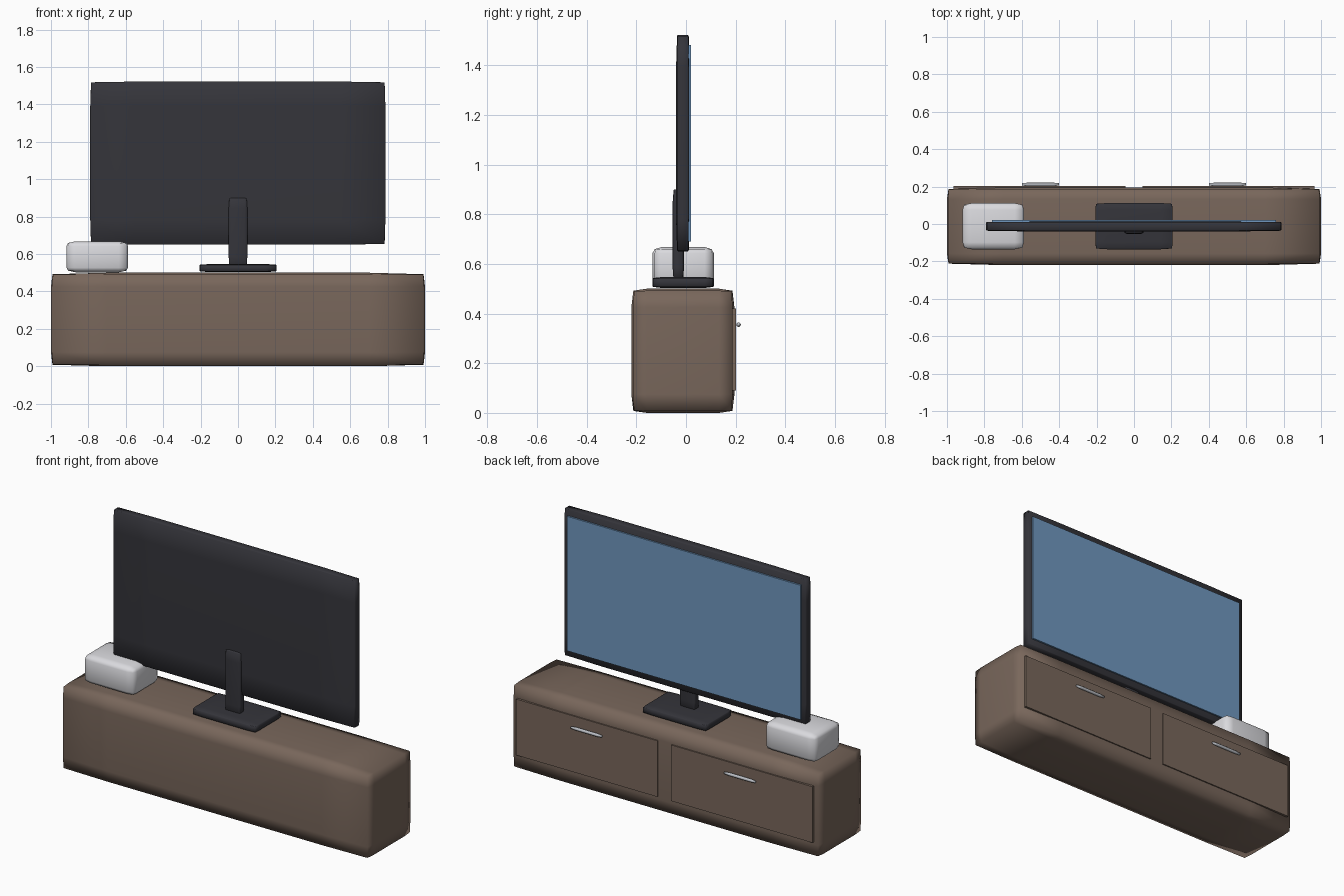
import bpy, bmesh
from mathutils import Vector

cube = bpy.data.objects.get("Cube")
if cube:
    bpy.data.objects.remove(cube, do_unlink=True)


def material(name, rgb):
    m = bpy.data.materials.new(name)
    m.use_nodes = True
    m.diffuse_color = (*rgb, 1)
    m.node_tree.nodes["Principled BSDF"].inputs["Base Color"].default_value = (*rgb, 1)
    return m


brown = material("brown wood", (0.19, 0.135, 0.105))
black = material("charcoal plastic", (0.035, 0.035, 0.043))
blue = material("blue screen", (0.16, 0.31, 0.52))
white = material("white plastic", (0.7, 0.7, 0.73))
silver = material("silver metal", (0.5, 0.52, 0.56))


def finish(bm, name, mat, smooth):
    bmesh.ops.recalc_face_normals(bm, faces=bm.faces)
    for f in bm.faces:
        f.smooth = smooth
    me = bpy.data.meshes.new(name)
    bm.to_mesh(me)
    bm.free()
    me.materials.append(mat)
    ob = bpy.data.objects.new(name, me)
    bpy.context.collection.objects.link(ob)
    return ob


def box(name, low, high, mat, bulge=0):
    """Box between two corners; bulge pulls its edges in and smooths it."""
    bm = bmesh.new()
    bmesh.ops.create_cube(bm, size=2)
    if bulge:
        for axis in range(3):
            for side in (-0.7, 0.7):
                n = Vector((0, 0, 0))
                n[axis] = 1
                bmesh.ops.bisect_plane(bm, geom=bm.verts[:] + bm.edges[:] + bm.faces[:],
                                       plane_co=n * side, plane_no=n)
    low, high = Vector(low), Vector(high)
    mid, half = (low + high) / 2, (high - low) / 2
    for v in bm.verts:
        ends = [abs(c) > 0.99 for c in v.co]
        inset = bulge * max(0, sum(ends) - 1)
        v.co = [mid[i] + v.co[i] * (half[i] - (min(inset, bulge * 1.3) if ends[i] else 0))
                for i in range(3)]
    return finish(bm, name, mat, bulge > 0)


def handle(name, x):
    """Slim bar with tapered ends, lying along x."""
    bm = bmesh.new()
    rings = []
    for dx, r in ((-0.1, 0.006), (-0.07, 0.009), (0.07, 0.009), (0.1, 0.006)):
        ring = bmesh.ops.create_circle(bm, segments=12, radius=r)["verts"]
        for v in ring:
            v.co = (x + dx, 0.212 + v.co.x, 0.355 + v.co.y)
        rings.append(ring)
    for a, b in zip(rings, rings[1:]):
        for i in range(12):
            j = (i + 1) % 12
            bm.faces.new((a[i], a[j], b[j], b[i]))
    bm.faces.new(rings[0])
    bm.faces.new(rings[-1])
    return finish(bm, name, silver, True)


# Cabinet with two drawers
box("cabinet", (-1, -0.22, 0), (1, 0.195, 0.5), brown, 0.008)
for side, name in ((-1, "right"), (1, "left")):
    x0, x1 = sorted((side * 0.045, side * 0.965))
    box(name + "_drawer", (x0, 0.17, 0.09), (x1, 0.202, 0.42), brown)
    handle(name + "_drawer_handle", side * 0.5)

# Television on its stand
box("stand_base", (-0.207, -0.135, 0.503), (0.207, 0.112, 0.547), black, 0.004)
box("stand_neck", (-0.05, -0.054, 0.53), (0.05, -0.008, 0.9), black, 0.004)
box("screen_housing", (-0.79, -0.04, 0.65), (0.788, 0.015, 1.522), black, 0.004)
box("screen", (-0.76, 0.01, 0.69), (0.76, 0.021, 1.482), blue)

# Small box beside the television
box("media_box", (-0.917, -0.135, 0.502), (-0.588, 0.112, 0.668), white, 0.009)
